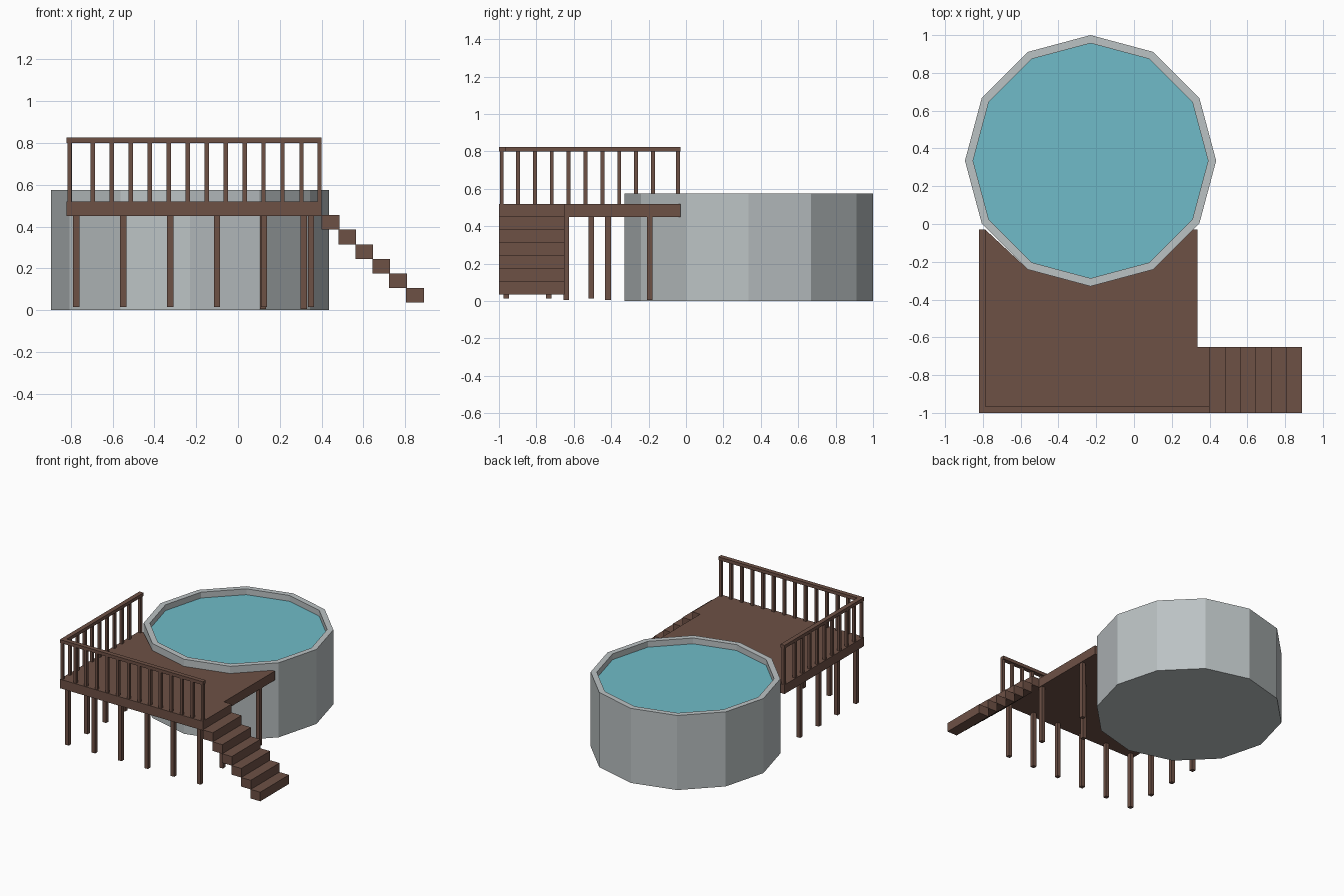
import bpy, bmesh
from math import sin, cos, radians

if "Cube" in bpy.data.objects:
    bpy.data.objects.remove(bpy.data.objects["Cube"])


def material(name, rgb):
    m = bpy.data.materials.new(name)
    m.diffuse_color = (*rgb, 1)
    m.use_nodes = True
    m.node_tree.nodes["Principled BSDF"].inputs["Base Color"].default_value = m.diffuse_color
    return m


WOOD = material("brown_wood", (0.155, 0.082, 0.06))
WALL = material("grey_wall", (0.5, 0.54, 0.55))
WATER = material("blue_water", (0.16, 0.5, 0.58))
CX, CY = -0.23, 0.335


def finish(name, bm, mat):
    bmesh.ops.recalc_face_normals(bm, faces=bm.faces)
    me = bpy.data.meshes.new(name)
    bm.to_mesh(me)
    bm.free()
    me.materials.append(mat)
    ob = bpy.data.objects.new(name, me)
    bpy.context.collection.objects.link(ob)
    return ob


def prism(name, outline, z0, z1, mat):
    bm = bmesh.new()
    f = bm.faces.new([bm.verts.new((x, y, z0)) for x, y in outline])
    r = bmesh.ops.extrude_face_region(bm, geom=[f], use_keep_orig=True)
    top = [g for g in r["geom"] if isinstance(g, bmesh.types.BMVert)]
    bmesh.ops.translate(bm, verts=top, vec=(0, 0, z1 - z0))
    return finish(name, bm, mat)


def box(name, x0, x1, y0, y1, z0, z1, mat=WOOD):
    return prism(name, [(x0, y0), (x1, y0), (x1, y1), (x0, y1)], z0, z1, mat)


def post(name, x, y, w, z0, z1):
    return box(name, x - w / 2, x + w / 2, y - w / 2, y + w / 2, z0, z1)


def ring(r, angles):
    return [(CX + r * cos(radians(a)), CY + r * sin(radians(a))) for a in angles]


# Pool tub: a 12-sided profile of outer wall, rim, inner wall and floor
bm = bmesh.new()
loops = [[bm.verts.new((x, y, z)) for x, y in ring(r, range(0, 360, 30))]
         for r, z in [(0.665, 0), (0.665, 0.575), (0.622, 0.575), (0.622, 0.03)]]
for a, b in zip(loops, loops[1:]):
    for i in range(12):
        j = (i + 1) % 12
        bm.faces.new((a[i], a[j], b[j], b[i]))
bm.faces.new(loops[0])
bm.faces.new(loops[-1])
finish("pool_tub", bm, WALL)

# Water surface
bm = bmesh.new()
bm.faces.new([bm.verts.new((x, y, 0.53)) for x, y in ring(0.622, range(0, 360, 30))])
finish("pool_water", bm, WATER)

# Deck, notched at the stairs and cut around the pool
deck = [(-0.82, -1), (0.40, -1), (0.40, -0.65), (0.335, -0.65), (0.335, -0.03), (0.313, -0.03)]
deck += ring(0.664, (300, 270, 240)) + [(-0.787, -0.03), (-0.82, -0.03)]
prism("deck", deck, 0.45, 0.52, WOOD)

# Stair treads
for i in range(6):
    x, z = 0.40 + 0.081 * i, 0.455 - 0.07 * i
    box(f"stair_step_{i + 1}", x, x + 0.085, -1, -0.65, z - 0.07, z)

# Handrails and balusters
prism("handrail", [(-0.82, -1), (0.40, -1), (0.40, -0.965), (-0.785, -0.965),
                   (-0.785, -0.03), (-0.82, -0.03)], 0.80, 0.825, WOOD)
front_x = [-0.807] + [-0.695 + 0.0908 * i for i in range(12)] + [0.39]
for x in front_x:
    post("front_baluster", x, -0.985, 0.021, 0.52, 0.80)
for y in [-0.898 + 0.0902 * i for i in range(9)] + [-0.042]:
    post("left_baluster", -0.805, y, 0.021, 0.52, 0.80)

# Deck legs: front row, left row, then the three under the open side
for i in range(6):
    post("front_leg", -0.775 + 0.225 * i, -0.962, 0.03, 0.014, 0.45)
for i in range(1, 4):
    post("left_leg", -0.775, -0.962 + 0.228 * i, 0.03, 0.014, 0.45)
for x, y in [(0.315, -0.64), (0.12, -0.417), (0.315, -0.193)]:
    post("inner_leg", x, y, 0.03, 0.006, 0.45)
